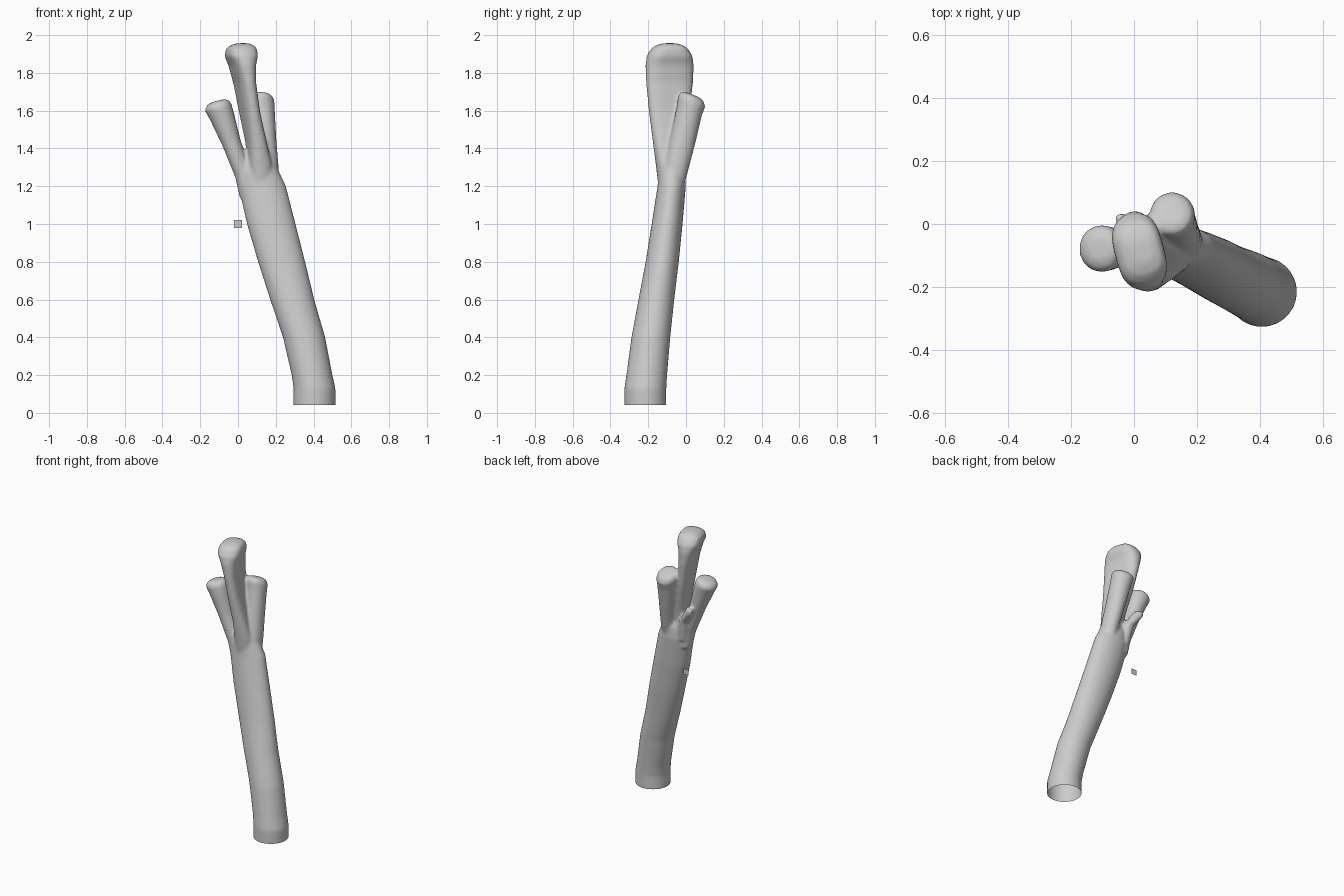
import bpy, bmesh
from math import sin, cos, pi, radians

if "Cube" in bpy.data.objects:
    bpy.data.objects.remove(bpy.data.objects["Cube"])

SIDES = 28


def loft(name, rings, rot=0, pinch=0, tilt=(0, 0)):
    """Closed tube; each ring is (centre x, centre y, z, half width, half depth)."""
    bm = bmesh.new()
    loops = []
    for cx, cy, z, a, b in rings:
        loop = []
        for i in range(SIDES):
            t = 2 * pi * i / SIDES
            u = a * cos(t) * (1 - pinch * cos(t) ** 2)
            v = b * sin(t)
            dx = u * cos(rot) - v * sin(rot)
            dy = u * sin(rot) + v * cos(rot)
            loop.append(bm.verts.new((cx + dx, cy + dy, z + dx * tilt[0] + dy * tilt[1])))
        loops.append(loop)
    for lo, hi in zip(loops, loops[1:]):
        for i in range(SIDES):
            j = (i + 1) % SIDES
            bm.faces.new((lo[i], lo[j], hi[j], hi[i]))
    bm.faces.new(loops[0][::-1])
    bm.faces.new(loops[-1])
    me = bpy.data.meshes.new(name)
    bm.to_mesh(me)
    bm.free()
    ob = bpy.data.objects.new(name, me)
    bpy.context.collection.objects.link(ob)
    return ob


# leaning trunk, round at the foot and oval at the fork
trunk = loft("branching_trunk", [
    (.405, -.215, .035, .111, .111), (.405, -.215, .13, .111, .111),
    (.392, -.208, .2, .108, .108), (.35, -.186, .4, .112, .103),
    (.287, -.157, .6, .117, .095), (.231, -.126, .8, .125, .088),
    (.176, -.100, 1.0, .129, .082), (.128, -.076, 1.2, .126, .075),
    (.113, -.075, 1.27, .108, .07), (.11, -.08, 1.35, .07, .05)])

# tall flattened lobe, hollowed on both broad sides
lobe = loft("tall_lobe", [
    (.125, -.085, 1.2, .08, .06), (.115, -.09, 1.32, .085, .07),
    (.098, -.09, 1.42, .07, .085), (.06, -.088, 1.6, .062, .112),
    (.035, -.087, 1.75, .065, .128), (.022, -.087, 1.84, .085, .131),
    (.017, -.087, 1.89, .112, .122), (.018, -.087, 1.925, .108, .1),
    (.022, -.087, 1.945, .085, .075), (.025, -.087, 1.957, .04, .035)],
    rot=radians(15), pinch=.3)

# left stub branch
left = loft("left_branch", [
    (.06, -.07, 1.15, .05, .05), (.03, -.072, 1.26, .045, .05),
    (-.035, -.076, 1.43, .049, .056), (-.085, -.078, 1.57, .064, .07),
    (-.105, -.078, 1.618, .07, .075), (-.108, -.078, 1.64, .06, .064),
    (-.11, -.078, 1.652, .035, .037)], tilt=(.27, 0))

# back right stub branch
right = loft("right_branch", [
    (.17, -.075, 1.15, .045, .045), (.163, -.05, 1.3, .052, .06),
    (.145, -.015, 1.45, .058, .064), (.127, .018, 1.6, .068, .066),
    (.121, .03, 1.65, .072, .072), (.12, .033, 1.675, .062, .06),
    (.12, .035, 1.685, .035, .035)], tilt=(0, -.4))

# small spur webbed between the lobe and the left branch
spur = loft("spur", [
    (.06, -.05, 1.2, .045, .04), (.03, -.025, 1.34, .035, .035),
    (-.02, .0, 1.42, .042, .026), (-.035, .008, 1.455, .032, .018)],
    rot=radians(-40))

# fuse everything into one skin
bpy.ops.object.select_all(action='DESELECT')
for ob in (trunk, lobe, left, right, spur):
    ob.select_set(True)
bpy.context.view_layer.objects.active = trunk
bpy.ops.object.join()
remesh = trunk.modifiers.new("fuse", 'REMESH')
remesh.mode = 'VOXEL'
remesh.voxel_size = .009
soft = trunk.modifiers.new("soften", 'SMOOTH')
soft.factor = .5
soft.iterations = 6
bpy.ops.object.modifier_apply(modifier="fuse")
bpy.ops.object.modifier_apply(modifier="soften")

# open the foot of the trunk
bm = bmesh.new()
bm.from_mesh(trunk.data)
bmesh.ops.bisect_plane(bm, geom=bm.verts[:] + bm.edges[:] + bm.faces[:],
                       plane_co=(0, 0, .055), plane_no=(0, 0, 1), clear_inner=True)
for e in [e for e in bm.edges if e.is_boundary]:
    for v in e.verts:
        v.co.z = .043
bm.to_mesh(trunk.data)
bm.free()
trunk.data.shade_smooth()

# tiny upright square beside the trunk
bpy.ops.mesh.primitive_plane_add(size=.04, location=(0, 0, 1), rotation=(pi / 2, 0, 0))
bpy.context.object.name = "small_square"
